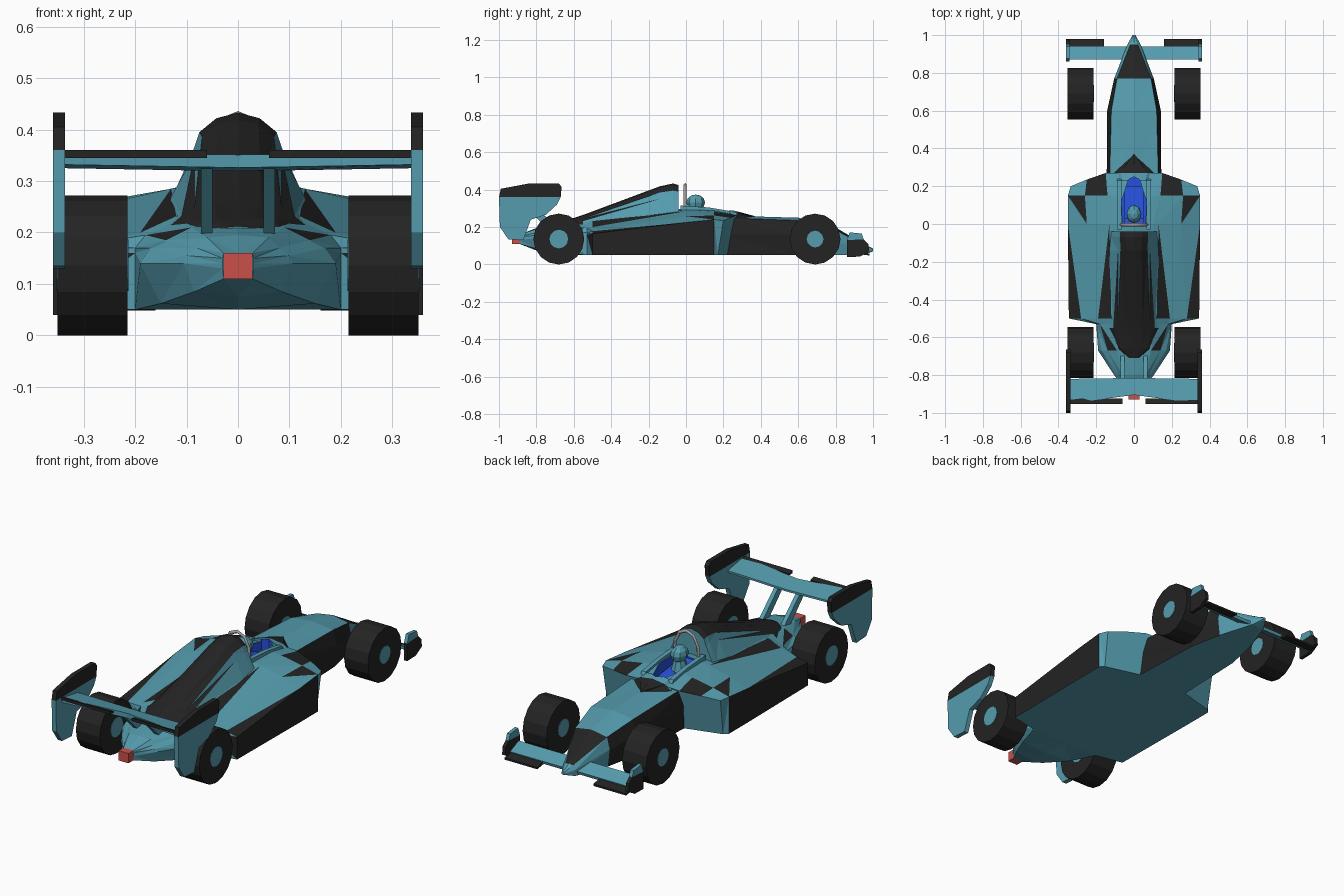
import bpy, bmesh, math
from mathutils import Matrix

if "Cube" in bpy.data.objects:
    bpy.data.objects.remove(bpy.data.objects["Cube"])


def material(name, color):
    m = bpy.data.materials.new(name)
    m.diffuse_color = (*color, 1)
    m.use_nodes = True
    m.node_tree.nodes["Principled BSDF"].inputs["Base Color"].default_value = m.diffuse_color
    return m


TEAL = material("teal", (0.09, 0.33, 0.42))
BLACK = material("black", (0.017, 0.017, 0.017))
RED = material("red", (0.6, 0.08, 0.07))
BLUE = material("blue", (0.02, 0.08, 0.7))
GREY = material("grey", (0.35, 0.33, 0.33))


def finish(name, bm, mats):
    bmesh.ops.remove_doubles(bm, verts=bm.verts, dist=0.0002)
    bmesh.ops.recalc_face_normals(bm, faces=bm.faces)
    me = bpy.data.meshes.new(name)
    bm.to_mesh(me)
    bm.free()
    for m in mats:
        me.materials.append(m)
    ob = bpy.data.objects.new(name, me)
    bpy.context.collection.objects.link(ob)
    return ob


def loft(name, sections, paint):
    """Half sections running from x=0 at the bottom to x=0 at the top, mirrored.
    Each strip is split in triangles; paint(i, j, k) is true for black ones."""
    bm = bmesh.new()
    for s in (1, -1):
        rows = [[bm.verts.new((s * x, y, z)) for x, y, z in sec] for sec in sections]
        for i in range(len(rows) - 1):
            for j in range(len(rows[i]) - 1):
                a, b, c, d = rows[i][j], rows[i][j + 1], rows[i + 1][j + 1], rows[i + 1][j]
                for k, tri in enumerate(((a, b, c), (a, c, d))):
                    bm.faces.new(tri).material_index = int(paint(i, j, k))
        bm.faces.new(rows[0])
        bm.faces.new(rows[-1])
    return finish(name, bm, (TEAL, BLACK))


def at(y, *pts):
    return [(x, y, z) for x, z in pts]


def prism(name, profile, x0, x1, mat, mirror=True):
    """Side (y, z) profile extruded across x, optionally on both sides."""
    bm = bmesh.new()
    for s in ((1, -1) if mirror else (1,)):
        a = [bm.verts.new((s * x0, y, z)) for y, z in profile]
        b = [bm.verts.new((s * x1, y, z)) for y, z in profile]
        bm.faces.new(a)
        bm.faces.new(b)
        for i in range(len(a)):
            n = (i + 1) % len(a)
            bm.faces.new((a[i], a[n], b[n], b[i]))
    return finish(name, bm, (mat,))


# main body with side pods, from front to tail
body = loft("body", [
    [(0, .26, .05), (.33, .17, .05), (.335, .20, .235), (.25, .235, .25),
     (.15, .27, .262), (.10, .27, .265), (0, .27, .268)],
    at(.15, (0, .05), (.35, .05), (.35, .24), (.26, .262), (.14, .283), (.1, .288), (0, .29)),
    at(0, (0, .05), (.35, .05), (.35, .225), (.25, .258), (.13, .285), (.1, .292), (0, .30)),
    at(-.5, (0, .05), (.345, .05), (.345, .165), (.28, .178), (.19, .20), (.12, .232), (0, .24)),
    at(-.53, (0, .05), (.20, .05), (.20, .16), (.20, .17), (.18, .195), (.11, .228), (0, .235)),
    at(-.67, (0, .05), (.15, .062), (.19, .14), (.17, .17), (.14, .185), (.09, .21), (0, .215)),
    at(-.80, (0, .075), (.085, .085), (.105, .14), (.10, .155), (.08, .17), (.06, .19), (0, .195)),
    at(-.89, (0, .11), (.028, .11), (.03, .13), (.03, .14), (.03, .15), (.028, .16), (0, .16)),
], lambda i, j, k: (i in (1, 2) and j == 1) or (i, j, k) in
    {(1, 2, 0), (2, 2, 1), (2, 4, 1), (0, 3, 0), (0, 3, 1), (3, 1, 0), (4, 4, 1)})

# nose and front tub
nose = loft("nose", [
    at(1.0, (0, .07), (.008, .072), (.008, .078), (.006, .082), (0, .085)),
    at(.95, (0, .052), (.035, .054), (.035, .085), (.02, .105), (0, .11)),
    at(.77, (0, .05), (.095, .05), (.105, .14), (.09, .20), (0, .215)),
    at(.60, (0, .05), (.13, .05), (.142, .16), (.12, .235), (0, .25)),
    at(.19, (0, .05), (.145, .05), (.145, .16), (.13, .25), (0, .262)),
], lambda i, j, k: (i == 1 and j == 3) or (i >= 2 and j in (1, 2)))

# cockpit opening
bm = bmesh.new()
outline = [(0, .25), (.03, .235), (.066, .12), (.06, .0), (-.06, .0), (-.066, .12), (-.03, .235)]
bottom = bm.faces.new([bm.verts.new((x, y, .20)) for x, y in outline])
top = bmesh.ops.extrude_face_region(bm, geom=[bottom])
bmesh.ops.translate(bm, vec=(0, 0, .3),
                    verts=[v for v in top["geom"] if isinstance(v, bmesh.types.BMVert)])
if bottom.is_valid is False or len(bm.faces) < 9:
    bm.faces.new([v for v in bm.verts if v.co.z < .21])
cutter = finish("cockpit_cutter", bm, (BLUE,))
cutter.hide_render = True
cutter.hide_viewport = True

# dark cowl ahead of the cockpit
cowl = loft("cockpit_cowl", [
    at(.37, (0, .25), (.004, .25), (.003, .257), (0, .258)),
    at(.27, (0, .24), (.105, .25), (.07, .275), (0, .285)),
    at(.23, (0, .24), (.085, .25), (.06, .285), (0, .295)),
], lambda i, j, k: i == 0)

for ob in (body, nose, cowl):
    mod = ob.modifiers.new("opening", 'BOOLEAN')
    mod.operation = 'DIFFERENCE'
    mod.solver = 'EXACT'
    mod.object = cutter
    mod.material_mode = 'TRANSFER'

# raised cockpit sides
prism("cockpit_side", [(.24, .27), (.23, .287), (.12, .305), (-.03, .315), (-.03, .27)], .067, .09, TEAL)

# engine cover
loft("engine_cover", [
    at(-.04, (0, .26), (.125, .275), (.085, .36), (.075, .39), (.042, .415), (0, .425)),
    at(-.07, (0, .26), (.125, .275), (.085, .365), (.075, .395), (.042, .422), (0, .433)),
    at(-.14, (0, .25), (.13, .27), (.085, .35), (.07, .385), (.04, .41), (0, .418)),
    at(-.55, (0, .2), (.13, .215), (.11, .232), (.085, .245), (.045, .26), (0, .265)),
    at(-.66, (0, .18), (.095, .2), (.085, .21), (.07, .22), (.04, .228), (0, .23)),
    at(-.71, (0, .18), (.04, .195), (.038, .20), (.03, .205), (.02, .21), (0, .212)),
], lambda i, j, k: j >= 3 or i >= 3 or (i == 2 and j == 2 and k == 1))

# roll hoop
cu = bpy.data.curves.new("roll_hoop", 'CURVE')
cu.dimensions = '3D'
cu.bevel_depth = .009
cu.bevel_resolution = 0
path = [(-.07, .27), (-.065, .36), (-.04, .41), (0, .427), (.04, .41), (.065, .36), (.07, .27)]
sp = cu.splines.new('POLY')
sp.points.add(len(path) - 1)
for p, (x, z) in zip(sp.points, path):
    p.co = (x, -.005, z, 1)
cu.materials.append(GREY)
bpy.context.collection.objects.link(bpy.data.objects.new("roll_hoop", cu))

# seat and driver
prism("seat", [(.0, .2), (.0, .29), (.03, .26), (.2, .235), (.2, .2)], -.05, .05, BLUE, False)
bm = bmesh.new()
bmesh.ops.create_uvsphere(bm, u_segments=8, v_segments=6, radius=1,
                          matrix=Matrix.Translation((0, .052, .332)) @ Matrix.Diagonal((.04, .05, .042, 1)))
bmesh.ops.create_cone(bm, cap_ends=True, segments=8, radius1=.05, radius2=.025, depth=.09,
                      matrix=Matrix.Translation((0, .052, .265)))
finish("driver", bm, (TEAL,))


# wheels and hubs
def disc(name, x, y, z, radius, width, mat, sides):
    bm = bmesh.new()
    turn = Matrix.Rotation(math.pi / 2, 4, 'Y')
    bmesh.ops.create_cone(bm, cap_ends=True, segments=sides, radius1=radius, radius2=radius,
                          depth=width, matrix=Matrix.Translation((x, y, z)) @ turn)
    finish(name, bm, (mat,))


for end, y, hub in (("front", .69, .045), ("rear", -.68, .05)):
    for s in (1, -1):
        disc(end + "_wheel", s * .283, y, .136, .136, .136, BLACK, 16)
        disc(end + "_hub", s * .283, y, .136, hub, .14, TEAL, 12)

# front wing
prism("front_wing", [(.87, .105), (.87, .09), (.935, .06), (.94, .075)], -.345, .345, TEAL, False)
prism("front_flap", [(.93, .07), (.93, .055), (.98, .048), (.98, .058)], .16, .345, BLACK)
prism("front_endplate", [(.86, .04), (.93, .042), (.98, .07), (.975, .11), (.95, .135), (.86, .13)],
      .342, .36, BLACK)
prism("front_endplate_top", [(.86, .13), (.95, .135), (.94, .165), (.875, .172)], .342, .36, TEAL)

# rear wing: endplates, V-shaped blade, struts
prism("rear_endplate", [(-1, .36), (-.995, .2), (-.95, .135), (-.87, .13), (-.83, .24), (-.75, .265),
                        (-.69, .32), (-.67, .36)], .336, .36, TEAL)
prism("rear_endplate_top", [(-1, .36), (-.67, .36), (-.665, .415), (-.68, .433), (-.84, .433),
                            (-.99, .405)], .336, .36, BLACK)
bm = bmesh.new()
stations = [(-.34, -.82, -.95, .0), (0, -.815, -.905, -.006), (.34, -.82, -.95, .0)]
rows = [[bm.verts.new((x, y, z + dz)) for y, z in
         ((f, .335), (f, .325), (b, .332), (b, .357))] for x, f, b, dz in stations]
for p, q in zip(rows, rows[1:]):
    for i in range(4):
        n = (i + 1) % 4
        bm.faces.new((p[i], p[n], q[n], q[i]))
bm.faces.new(rows[0])
bm.faces.new(rows[-1])
finish("rear_wing", bm, (TEAL,))
prism("rear_wing_lip", [(-.925, .352), (-.925, .345), (-.952, .345), (-.952, .36)], .06, .34, BLACK)
prism("rear_wing_strut", [(-.69, .20), (-.74, .19), (-.88, .33), (-.83, .33)], .05, .072, TEAL)

# tail light
prism("tail_light", [(-.87, .11), (-.93, .11), (-.93, .16), (-.87, .16)], -.028, .028, RED, False)
